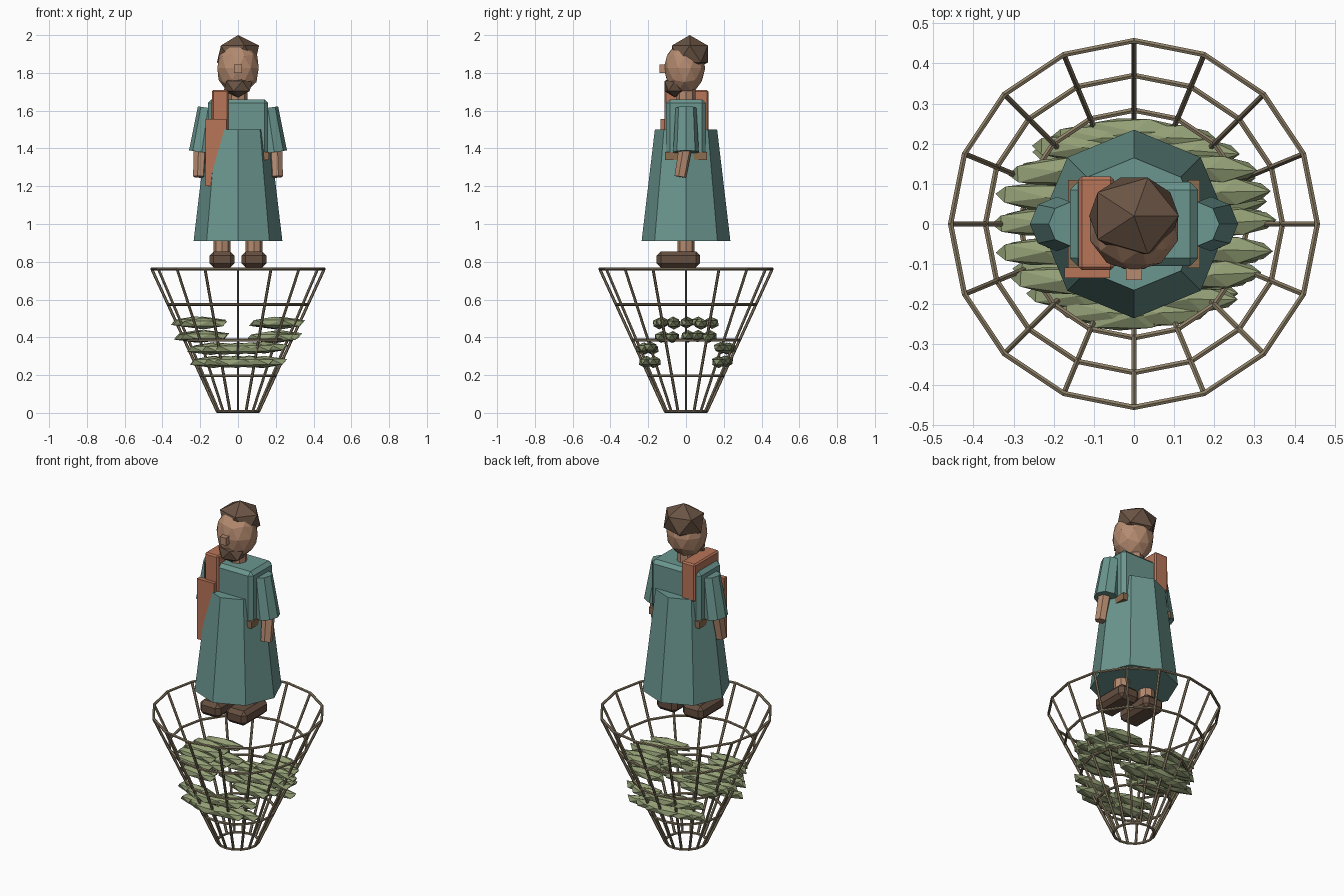
import bpy, bmesh, math, random
from mathutils import Vector, Matrix

random.seed(4)
cube = bpy.data.objects.get("Cube")
if cube:
    bpy.data.objects.remove(cube, do_unlink=True)


def material(name, hexcode):
    rgb = [int(hexcode[i:i + 2], 16) / 255 for i in (0, 2, 4)]
    lin = [((c + 0.055) / 1.055) ** 2.4 if c > 0.04 else c / 12.92 for c in rgb]
    m = bpy.data.materials.new(name)
    m.use_nodes = True
    m.diffuse_color = (*lin, 1)
    m.node_tree.nodes["Principled BSDF"].inputs["Base Color"].default_value = (*lin, 1)
    return m


TEAL = material("teal cloth", "6B968F")
SKIN = material("skin", "B58B70")
SASH = material("terracotta cloth", "B87559")
HAIR = material("dark brown hair", "6A5444")
SHOE = material("shoe leather", "664F40")
BELT = material("belt leather", "8A6C50")
CANE = material("cane", "8E8067")
LEAF = material("leaf green", "94A076")


def finish(name, bm, mat):
    mesh = bpy.data.meshes.new(name)
    bm.to_mesh(mesh)
    bm.free()
    mesh.materials.append(mat)
    obj = bpy.data.objects.new(name, mesh)
    bpy.context.collection.objects.link(obj)
    return obj


def box(name, lo, hi, mat, bevel=0):
    lo, hi = Vector(lo), Vector(hi)
    bm = bmesh.new()
    bmesh.ops.create_cube(bm, size=1, matrix=Matrix.Translation((lo + hi) / 2)
                          @ Matrix.Diagonal((*(hi - lo), 1)))
    if bevel:
        bmesh.ops.bevel(bm, geom=bm.edges[:], offset=bevel, segments=1, affect='EDGES')
    return finish(name, bm, mat)


def add_cone(bm, a, b, r1, r2, sides):
    a, b = Vector(a), Vector(b)
    d = b - a
    place = Matrix.Translation((a + b) / 2) @ d.to_track_quat('Z', 'Y').to_matrix().to_4x4()
    bmesh.ops.create_cone(bm, cap_ends=True, segments=sides, radius1=r1, radius2=r2,
                          depth=d.length, matrix=place)


def cone(name, a, b, r1, r2, sides, mat):
    bm = bmesh.new()
    add_cone(bm, a, b, r1, r2, sides)
    return finish(name, bm, mat)


def ball(name, center, size, mat, detail, turn=0):
    bm = bmesh.new()
    bmesh.ops.create_icosphere(bm, subdivisions=detail, radius=1,
                               matrix=Matrix.Translation(center) @ Matrix.Rotation(turn, 4, 'Z')
                               @ Matrix.Diagonal((*size, 1)))
    return finish(name, bm, mat)


# Open cane basket: five hoops and sixteen stakes
SIDES, HOOPS, ROD = 16, 5, 0.0075


def rim(i, t):
    a = math.tau * i / SIDES
    r = 0.11 + 0.347 * t
    return Vector((r * math.cos(a), r * math.sin(a), ROD + 0.755 * t))


stakes = bmesh.new()
for i in range(SIDES):
    add_cone(stakes, rim(i, 0), rim(i, 1), ROD, ROD, 6)
finish("basket_stakes", stakes, CANE)
for h in range(HOOPS):
    hoop = bmesh.new()
    for i in range(SIDES):
        t = h / (HOOPS - 1)
        add_cone(hoop, rim(i, t), rim(i + 1, t), ROD, ROD, 6)
    finish(f"basket_hoop_{h + 1}", hoop, CANE)

# Leaf bundles: side bundles sit higher than front and back ones
for label, heading, levels in (("left", 0, (0.405, 0.475)), ("back", 90, (0.272, 0.342)),
                               ("right", 180, (0.405, 0.475)), ("front", 270, (0.272, 0.342))):
    for level, z in enumerate(levels):
        for k in range(5):
            a = math.radians(heading + (k - 2) * 18 + random.uniform(-3, 3))
            r = 0.215 + 0.015 * level
            ball(f"leaf_{label}_{level + 1}_{k + 1}",
                 (r * math.cos(a), r * math.sin(a), z + random.uniform(-0.005, 0.005)),
                 (0.14, 0.038, 0.031), LEAF, 1, random.uniform(-0.08, 0.08))

# Robe, torso and belt
cone("robe_skirt", (0, 0, 0.91), (0, 0, 1.5), 0.235, 0.165, 8, TEAL)
box("torso", (-0.16, -0.105, 1.36), (0.16, 0.105, 1.66), TEAL, 0.02)
box("belt", (-0.165, -0.11, 1.34), (0.165, 0.11, 1.38), BELT)

# Limbs on both sides
for side, s in (("left", 1), ("right", -1)):
    cone(f"{side}_sleeve", (s * 0.192, 0, 1.38), (s * 0.158, 0, 1.615), 0.068, 0.055, 8, TEAL)
    cone(f"{side}_forearm", (s * 0.207, -0.03, 1.25), (s * 0.2, 0, 1.42), 0.032, 0.036, 6, SKIN)
    cone(f"{side}_leg", (s * 0.085, 0, 0.83), (s * 0.085, 0, 1.0), 0.045, 0.045, 8, SKIN)
    x = s * 0.085
    box(f"{side}_shoe", (x - 0.066, -0.155, 0.77), (x + 0.066, 0.075, 0.855), SHOE, 0.022)

# Sash over the right shoulder with a hanging front panel
box("sash_shoulder", (-0.138, -0.115, 1.49), (-0.05, 0.118, 1.71), SASH, 0.008)
box("sash_panel", (-0.173, -0.135, 1.2), (-0.06, -0.108, 1.555), SASH)

# Head
cone("neck", (0, 0, 1.62), (0, 0, 1.76), 0.05, 0.05, 8, SKIN)
ball("head", (0, -0.008, 1.825), (0.115, 0.11, 0.14), SKIN, 2)
ball("hair", (0, 0.02, 1.9), (0.125, 0.112, 0.1), HAIR, 1)
ball("beard", (0, -0.06, 1.73), (0.085, 0.062, 0.06), HAIR, 1)
box("nose", (-0.02, -0.14, 1.8), (0.02, -0.1, 1.845), SKIN)
